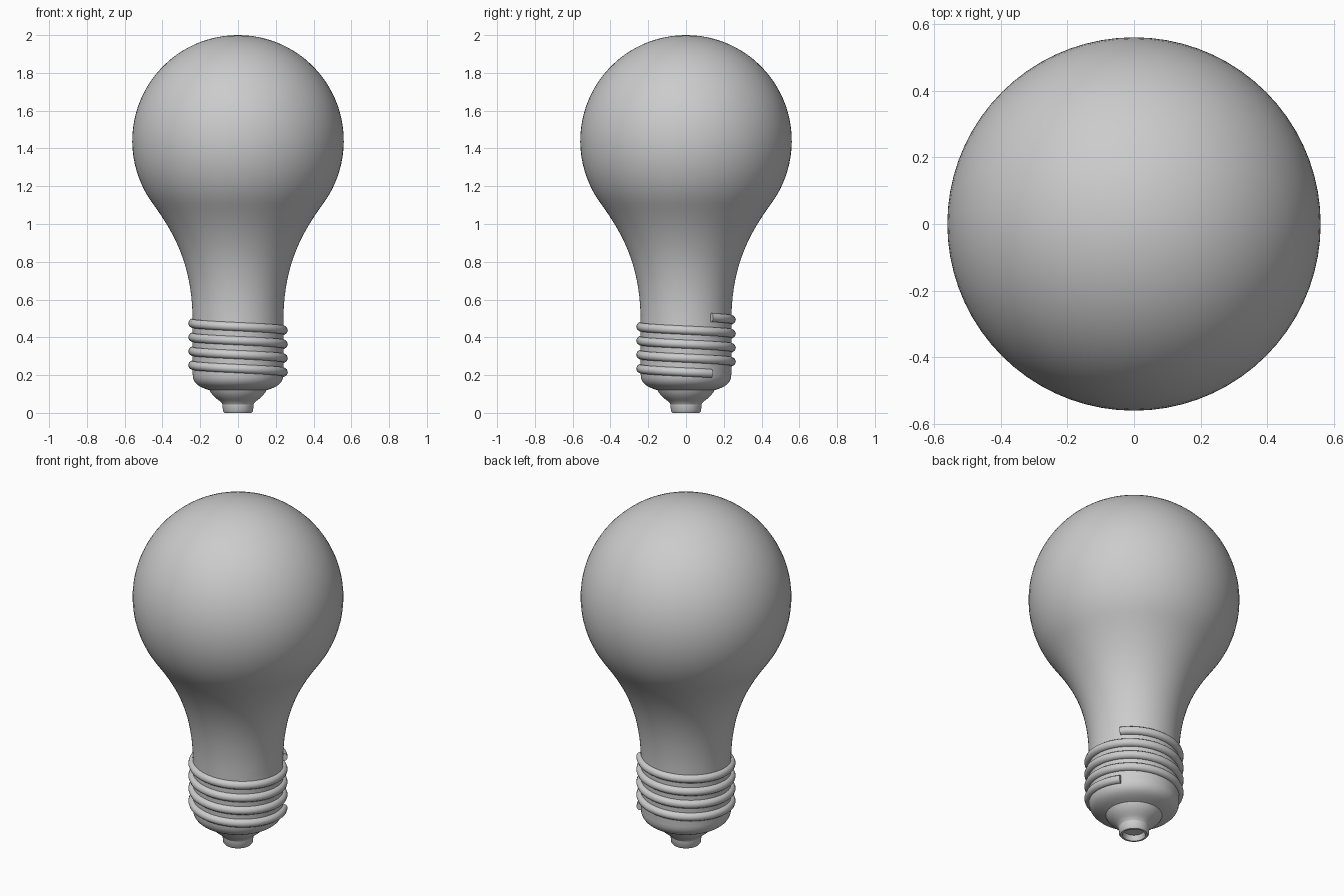
import bpy
import bmesh
from math import cos, sin, pi, radians

cube = bpy.data.objects.get("Cube")
if cube:
    bpy.data.objects.remove(cube)

grey = bpy.data.materials.new("plain grey")
grey.use_nodes = True
colour = (0.6, 0.6, 0.6, 1)
grey.diffuse_color = colour
grey.node_tree.nodes["Principled BSDF"].inputs["Base Color"].default_value = colour


def finish(bm, name, angle):
    bmesh.ops.recalc_face_normals(bm, faces=bm.faces)
    mesh = bpy.data.meshes.new(name)
    bm.to_mesh(mesh)
    bm.free()
    mesh.materials.append(grey)
    obj = bpy.data.objects.new(name, mesh)
    bpy.context.collection.objects.link(obj)
    bpy.ops.object.select_all(action="DESELECT")
    obj.select_set(True)
    bpy.context.view_layer.objects.active = obj
    bpy.ops.object.shade_smooth_by_angle(angle=radians(angle))
    return obj


def lathe(name, profile, steps=72, angle=40):
    """Spin a (radius, height) profile round the z axis."""
    bm = bmesh.new()
    verts = [bm.verts.new((r, 0, z)) for r, z in profile]
    edges = [bm.edges.new(pair) for pair in zip(verts, verts[1:])]
    bmesh.ops.spin(bm, geom=verts + edges, axis=(0, 0, 1), cent=(0, 0, 0),
                   angle=2 * pi, steps=steps)
    bmesh.ops.remove_doubles(bm, verts=bm.verts, dist=0.0005)
    return finish(bm, name, angle)


def bezier(a, b, c, d, n):
    """Sample a cubic curve between a and d."""
    points = []
    for i in range(n + 1):
        t = i / n
        s = 1 - t
        points.append(tuple(s**3 * p + 3 * s * s * t * q + 3 * s * t * t * u + t**3 * v
                            for p, q, u, v in zip(a, b, c, d)))
    return points


# Glass bulb: a flared neck running tangentially into a round globe
radius, centre, join = 0.56, 1.44, radians(-36)
jr, jz = radius * cos(join), centre + radius * sin(join)
neck = bezier((0.24, 0.48), (0.24, 0.78),
              (jr + 0.2 * sin(join), jz - 0.2 * cos(join)), (jr, jz), 18)
globe = []
for i in range(1, 33):
    a = join + (pi / 2 - join) * i / 32
    globe.append((radius * cos(a), centre + radius * sin(a)))
lathe("glass_bulb", neck + globe)

# Screw cap: straight sleeve, rounded shoulder and tapered tip
shoulder = bezier((0.24, 0.205), (0.24, 0.15), (0.2, 0.135), (0.15, 0.12), 8)
taper = bezier((0.145, 0.11), (0.125, 0.075), (0.09, 0.065), (0.082, 0.045), 6)
lathe("screw_cap", [(0.24, 0.49)] + shoulder + taper)

# Contact: short hollow ring with a recessed floor
lathe("contact_tip", [(0.082, 0.045), (0.08, 0.01), (0.072, 0), (0.062, 0),
                      (0.056, 0.012), (0.054, 0.03), (0, 0.03)])

# Screw thread: a rounded ridge swept down a helix, capped at both ends
turns, per_turn, sides = 4, 48, 10
pitch, top, start = 0.074, 0.505, radians(33)
bm = bmesh.new()
rings = []
for i in range(turns * per_turn + 1):
    turn = i / per_turn
    a = start + 2 * pi * turn
    ring = []
    for k in range(sides):
        b = 2 * pi * k / sides
        r = 0.24 + 0.024 * cos(b)
        ring.append(bm.verts.new((r * cos(a), r * sin(a),
                                  top - pitch * turn + 0.024 * sin(b))))
    rings.append(ring)
for low, high in zip(rings, rings[1:]):
    for k in range(sides):
        j = (k + 1) % sides
        bm.faces.new((low[k], low[j], high[j], high[k]))
bm.faces.new(rings[0])
bm.faces.new(rings[-1])
finish(bm, "screw_thread", 50)
